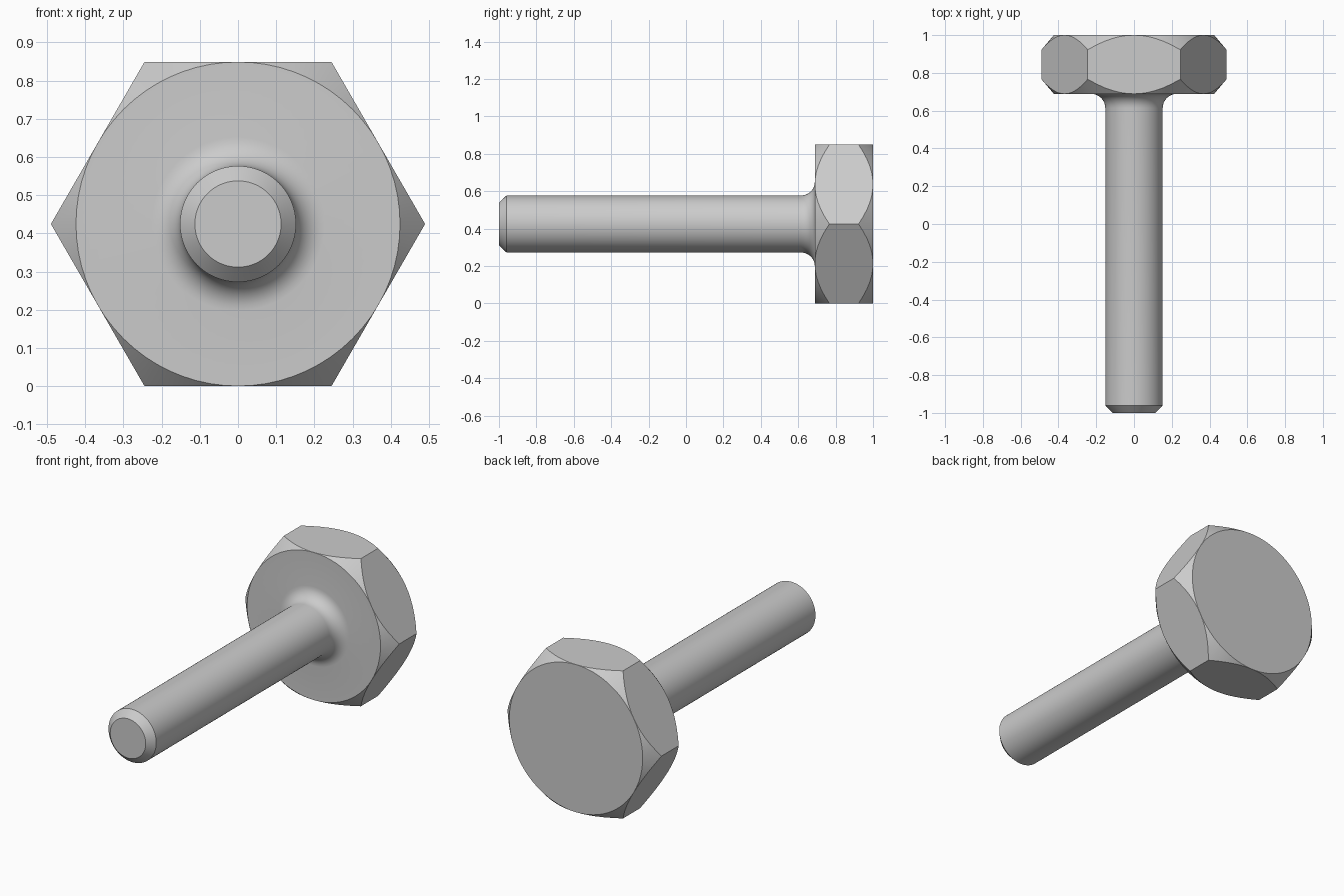
import bpy, bmesh
from math import sin, cos, pi

if "Cube" in bpy.data.objects:
    bpy.data.objects.remove(bpy.data.objects["Cube"])

SEG = 72               # 12 steps per hex flat
FLAT = 0.4245          # hex inradius, also the height of the axis
SHANK, FILLET = 0.152, 0.075
UNDER, TOP = 0.689, 1.0
SLOPE = 1.18           # axial drop of the head chamfer per unit of radius


def hex_radius(a):
    return FLAT / cos(a % (pi / 3) - pi / 6)


def round_ring(r, y):
    return lambda a: (r, y)


def hex_ring(y, side):
    # hex outline cut by the chamfer cone
    return lambda a: (hex_radius(a), y + side * SLOPE * (hex_radius(a) - FLAT))


# Chamfered tip and shank
rings = [round_ring(0.113, -1.0), round_ring(SHANK, -0.96)]

# Fillet under the head
STEPS = 8
for i in range(STEPS + 1):
    t = i / STEPS * pi / 2
    rings.append(round_ring(SHANK + FILLET * (1 - cos(t)),
                            UNDER - FILLET * (1 - sin(t))))

# Hex head, chamfered on both faces
rings += [round_ring(FLAT, UNDER), hex_ring(UNDER, 1),
          hex_ring(TOP, -1), round_ring(FLAT, TOP)]

# Skin the rings into one closed bolt
bm = bmesh.new()
loops = []
for ring in rings:
    loop = []
    for k in range(SEG):
        a = ((k % (SEG // 6)) + 1e-9) / SEG * 2 * pi
        r, y = ring(a)
        a = k / SEG * 2 * pi
        loop.append(bm.verts.new((r * cos(a), y, FLAT + r * sin(a))))
    loops.append(loop)
for lo, hi in zip(loops, loops[1:]):
    for k in range(SEG):
        n = (k + 1) % SEG
        bm.faces.new((lo[k], lo[n], hi[n], hi[k]))
bm.faces.new(loops[0])
bm.faces.new(loops[-1])
bmesh.ops.remove_doubles(bm, verts=bm.verts, dist=1e-5)
bmesh.ops.recalc_face_normals(bm, faces=bm.faces)

mesh = bpy.data.meshes.new("hex_bolt")
bm.to_mesh(mesh)
bm.free()
bolt = bpy.data.objects.new("hex_bolt", mesh)
bpy.context.collection.objects.link(bolt)
bpy.context.view_layer.objects.active = bolt
bolt.select_set(True)
bpy.ops.object.shade_smooth_by_angle(angle=pi / 6)
